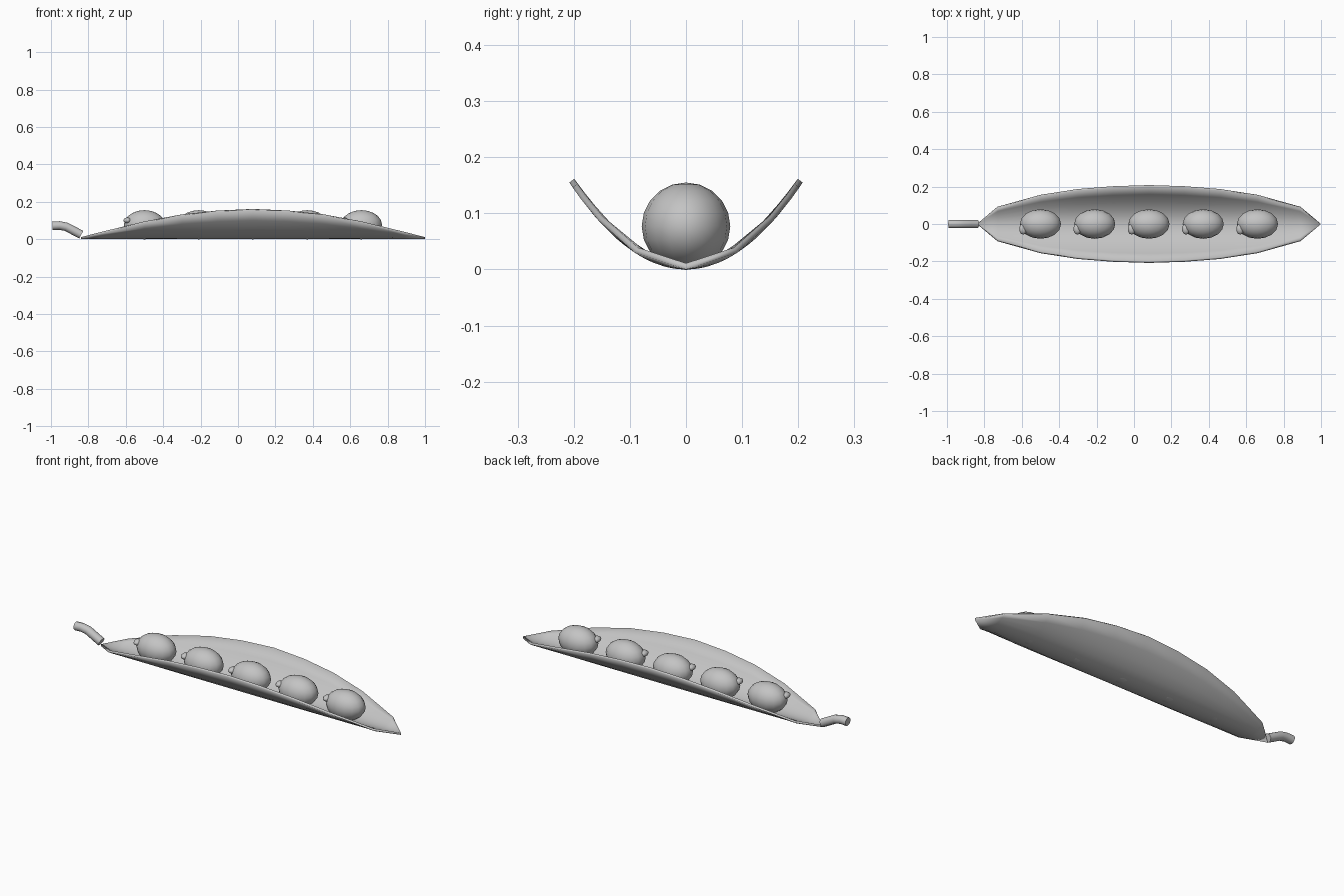
import bpy, bmesh, math
from mathutils import Vector

if "Cube" in bpy.data.objects:
    bpy.data.objects.remove(bpy.data.objects["Cube"])

grey = bpy.data.materials.new("plain_grey")
grey.diffuse_color = (0.55, 0.55, 0.55, 1)
grey.use_nodes = True
grey.node_tree.nodes["Principled BSDF"].inputs["Base Color"].default_value = grey.diffuse_color


def finish(bm, name, angle=50):
    me = bpy.data.meshes.new(name)
    bmesh.ops.recalc_face_normals(bm, faces=bm.faces) if name != "pod" else None
    bm.to_mesh(me)
    bm.free()
    ob = bpy.data.objects.new(name, me)
    bpy.context.collection.objects.link(ob)
    me.materials.append(grey)
    bpy.ops.object.select_all(action='DESELECT')
    ob.select_set(True)
    bpy.context.view_layer.objects.active = ob
    bpy.ops.object.shade_smooth_by_angle(angle=math.radians(angle))
    return ob


# Pod: lens-shaped outline laid on a parabolic trough, given thickness
CX, COLS = 0.08, 10
half = [(0, 0.208), (0.19, 0.202), (0.38, 0.187), (0.58, 0.156), (0.81, 0.092)]
stations = [(CX - d, w) for d, w in reversed(half)] + [(CX + d, w) for d, w in half[1:]]
bm = bmesh.new()
rows = []
for x, w in stations:
    ys = [w * (2 * i / COLS - 1) for i in range(COLS + 1)]
    rows.append([bm.verts.new((x, y, 3.58 * y * y)) for y in ys])
for a, b in zip(rows, rows[1:]):
    for i in range(COLS):
        bm.faces.new((a[i], b[i], b[i + 1], a[i + 1]))
tip_l = bm.verts.new((CX - 0.92, 0, 0))
tip_r = bm.verts.new((CX + 0.92, 0, 0))
for i in range(COLS):
    bm.faces.new((tip_l, rows[0][i], rows[0][i + 1]))
    bm.faces.new((rows[-1][i], tip_r, rows[-1][i + 1]))
pod = finish(bm, "pod")
sol = pod.modifiers.new("thickness", 'SOLIDIFY')
sol.thickness = 0.011
sol.offset = 1


def ellipsoid(name, centre, radii, u, v):
    bm = bmesh.new()
    bmesh.ops.create_uvsphere(bm, u_segments=u, v_segments=v, radius=1)
    for p in bm.verts:
        p.co = Vector(c + r * q for c, r, q in zip(centre, radii, p.co))
    return finish(bm, name, 60)


# Peas, each with a small nub on its stem side
for k in range(5):
    x = -0.5 + 0.29 * k
    ellipsoid(f"pea_{k + 1}", (x, 0, 0.077), (0.11, 0.079, 0.078), 16, 10)
    ellipsoid(f"pea_nub_{k + 1}", (x - 0.092, -0.027, 0.1), (0.022, 0.03, 0.016), 10, 6)

# Stem: bent tube, rings perpendicular to the path in the xz plane
path = [(-0.838, 0.024), (-0.88, 0.046), (-0.918, 0.066), (-0.955, 0.073), (-0.992, 0.071)]
SIDES, R = 10, 0.023
bm = bmesh.new()
rings = []
for i, (x, z) in enumerate(path):
    p, q = path[max(i - 1, 0)], path[min(i + 1, len(path) - 1)]
    t = Vector((q[0] - p[0], 0, q[1] - p[1])).normalized()
    n = Vector((-t.z, 0, t.x))
    ring = []
    for s in range(SIDES):
        a = 2 * math.pi * s / SIDES
        ring.append(bm.verts.new(Vector((x, 0, z)) + R * (math.cos(a) * n + math.sin(a) * Vector((0, 1, 0)))))
    rings.append(ring)
for a, b in zip(rings, rings[1:]):
    for s in range(SIDES):
        bm.faces.new((a[s], a[(s + 1) % SIDES], b[(s + 1) % SIDES], b[s]))
bm.faces.new(rings[0])
bm.faces.new(rings[-1])
finish(bm, "stem")
